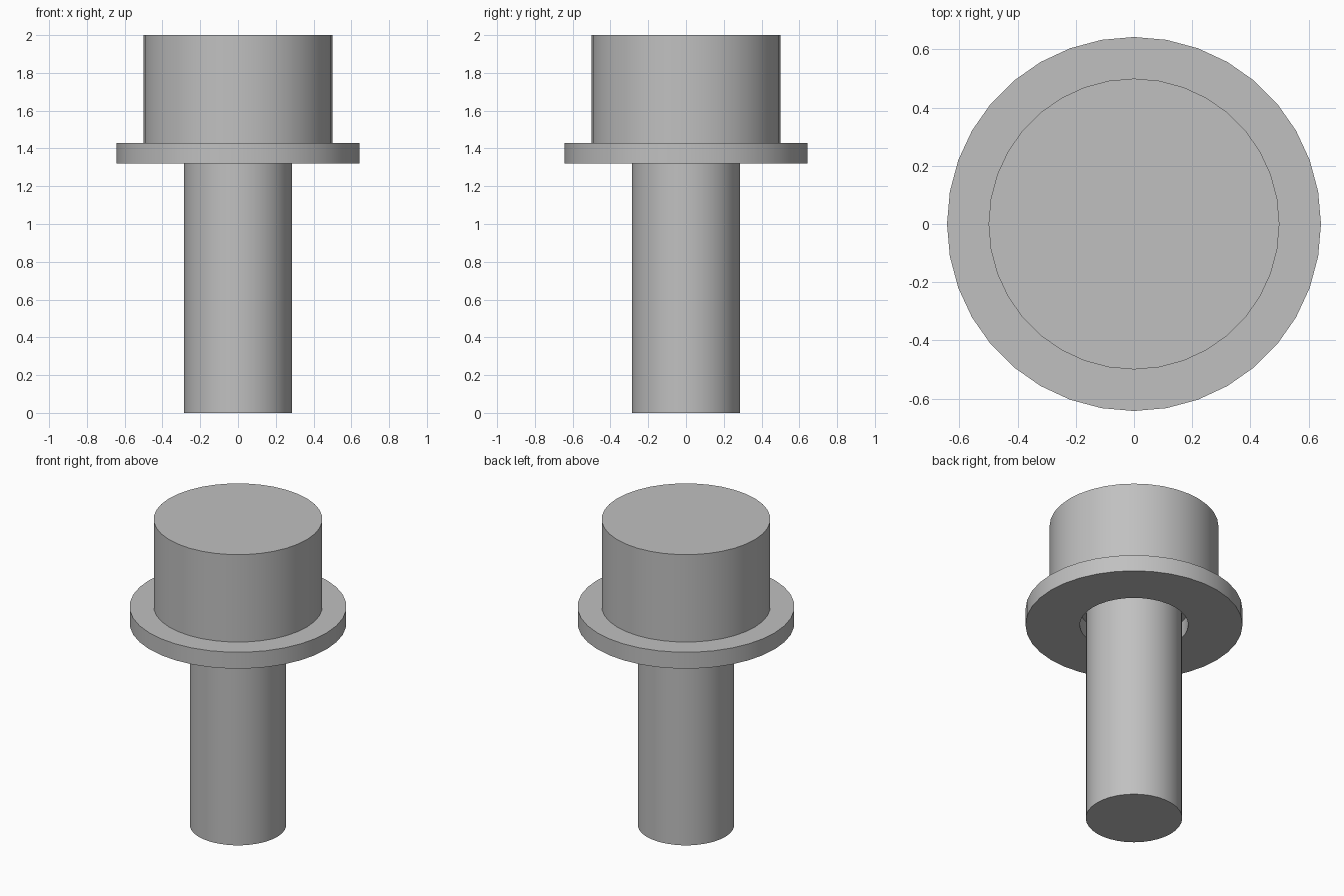
import bpy
import math

if "Cube" in bpy.data.objects:
    bpy.data.objects.remove(bpy.data.objects["Cube"], do_unlink=True)

UNIT = 1 / 14
SIDES = 36

steel = bpy.data.materials.new("grey steel")
steel.use_nodes = True
grey = (0.53, 0.53, 0.53, 1)
steel.diffuse_color = grey
steel.node_tree.nodes["Principled BSDF"].inputs["Base Color"].default_value = grey


def lathe(name, profile, closed=False):
    """Revolve (radius, height) points about z; open profiles get end caps."""
    verts, faces = [], []
    for r, z in profile:
        for i in range(SIDES):
            a = math.tau * i / SIDES
            verts.append((r * UNIT * math.cos(a), r * UNIT * math.sin(a), z * UNIT))
    rings = len(profile)
    for k in range(rings if closed else rings - 1):
        low, high = k * SIDES, (k + 1) % rings * SIDES
        for i in range(SIDES):
            j = (i + 1) % SIDES
            faces.append((low + i, low + j, high + j, high + i))
    if not closed:
        faces.append(tuple(reversed(range(SIDES))))
        faces.append(tuple(range((rings - 1) * SIDES, rings * SIDES)))
    mesh = bpy.data.meshes.new(name)
    mesh.from_pydata(verts, [], faces)
    mesh.materials.append(steel)
    obj = bpy.data.objects.new(name, mesh)
    bpy.context.collection.objects.link(obj)
    bpy.ops.object.select_all(action="DESELECT")
    obj.select_set(True)
    bpy.context.view_layer.objects.active = obj
    bpy.ops.object.shade_smooth_by_angle(angle=math.radians(30))
    return obj


# Bolt: shank and wider cylindrical head in one piece
lathe("bolt", [(4, 0), (4, 20), (7, 20), (7, 28)])

# Washer: flat ring with a clearance hole around the shank
lathe("washer", [(9, 18.5), (9, 20), (4.5, 20), (4.5, 18.5)], closed=True)
